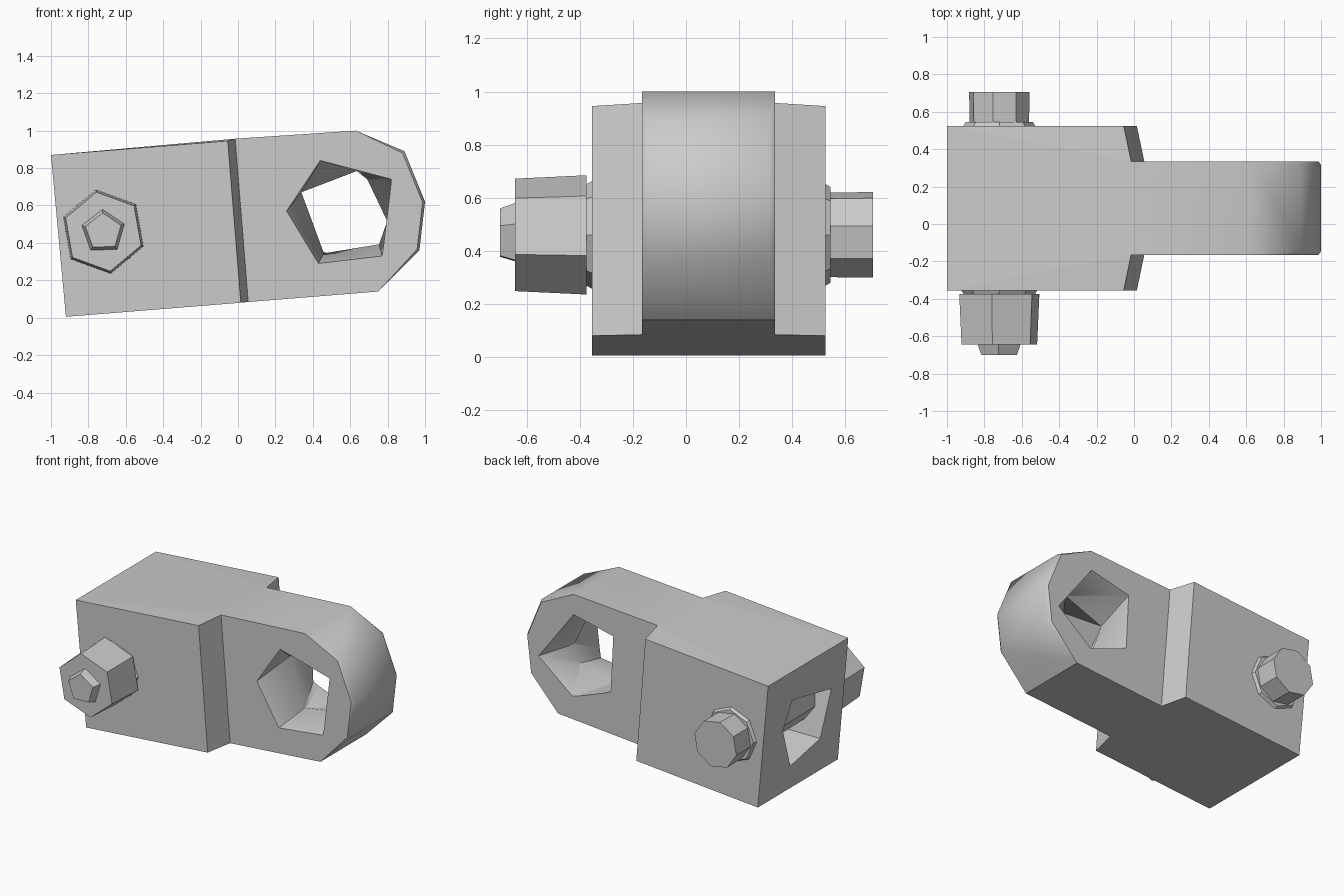
import bpy, bmesh
from math import sin, cos, radians

if "Cube" in bpy.data.objects:
    bpy.data.objects.remove(bpy.data.objects["Cube"])


def hull(name, pts, smooth=None):
    """Convex solid around a few points."""
    bm = bmesh.new()
    for p in pts:
        bm.verts.new(p)
    res = bmesh.ops.convex_hull(bm, input=bm.verts[:])
    junk = {v for v in res["geom_interior"] + res["geom_unused"]
            if isinstance(v, bmesh.types.BMVert)}
    bmesh.ops.delete(bm, geom=list(junk), context='VERTS')
    bmesh.ops.dissolve_limit(bm, angle_limit=radians(1), verts=bm.verts[:], edges=bm.edges[:])
    bmesh.ops.recalc_face_normals(bm, faces=bm.faces[:])
    me = bpy.data.meshes.new(name)
    bm.to_mesh(me)
    bm.free()
    ob = bpy.data.objects.new(name, me)
    bpy.context.collection.objects.link(ob)
    return ob


def ring(xz, y):
    return [(x, y, z) for x, z in xz]


def cut(ob, cutter):
    mod = ob.modifiers.new("cut", 'BOOLEAN')
    mod.operation = 'DIFFERENCE'
    mod.solver = 'EXACT'
    mod.object = cutter
    cutter.hide_render = True
    bpy.context.view_layer.objects.active = ob
    bpy.ops.object.modifier_apply(modifier=mod.name)
    bpy.data.objects.remove(cutter)


def circle(n, r, phase, cx=-0.72, cz=0.46):
    return [(cx + r * cos(radians(phase + 360 * i / n)),
             cz + r * sin(radians(phase + 360 * i / n))) for i in range(n)]


# tilted block with sloping shoulders
outer = [(-1, .87), (-.92, .005), (.015, .08), (-.055, .945)]
inner = [(-.015, .957), (.055, .084)]
block = hull("block", ring(outer, -.355) + ring(outer, .525)
             + ring(inner, -.165) + ring(inner, .335))

# socket in the end of the block
socket = [(-.21, .565), (-.13, .24), (.19, .17), (.31, .465), (.23, .657)]
cut(block, hull("socket_cutter", [(x, y, z) for x in (-1.2, -.2) for y, z in socket]))

# rounded tongue with lightly chamfered rim
end = [(.63, 1.0), (.89, .89), (1.0, .62), (.97, .36), (.75, .14)]
small = [(.55 + (x - .55) * .97, .56 + (z - .56) * .97) for x, z in end[1:4]]
face = inner + [end[0], end[4]] + small
tongue = hull("tongue", ring(face, -.165) + ring(face, .335)
              + ring(end, -.145) + ring(end, .315))

# faceted eye, narrowing to a throat
front = [(.44, .84), (.82, .74), (.77, .33), (.43, .29), (.26, .57)]
throat = [(.34, .67), (.636, .783), (.69, .74), (.797, .516), (.754, .393), (.46, .345)]
back = [(.63, .86), (.325, .79), (.345, .40), (.64, .29), (.90, .50)]
cut(tongue, hull("eye_cutter_front", ring(front, -.3) + ring(front, -.165) + ring(throat, .085)))
cut(tongue, hull("eye_cutter_back", ring(throat, .08) + ring(back, .335) + ring(back, .5)))

# smooth the curved end only where facets are shallow
bpy.ops.object.select_all(action='DESELECT')
tongue.select_set(True)
bpy.context.view_layer.objects.active = tongue
bpy.ops.object.shade_smooth_by_angle(angle=radians(40))

# cross bolt: shank, washers, hexagonal nut and threaded tip
for name, n, phase, y0, r0, y1, r1 in (
        ("bolt_shank", 8, 12, -.40, .15, .705, .165),
        ("washer_front", 8, 0, -.378, .19, -.34, .21),
        ("washer_back", 8, 0, .51, .20, .545, .18),
        ("nut", 6, 40, -.645, .215, -.375, .228),
        ("bolt_tip", 5, 20, -.70, .10, -.63, .125)):
    hull(name, ring(circle(n, r0, phase), y0) + ring(circle(n, r1, phase), y1))
